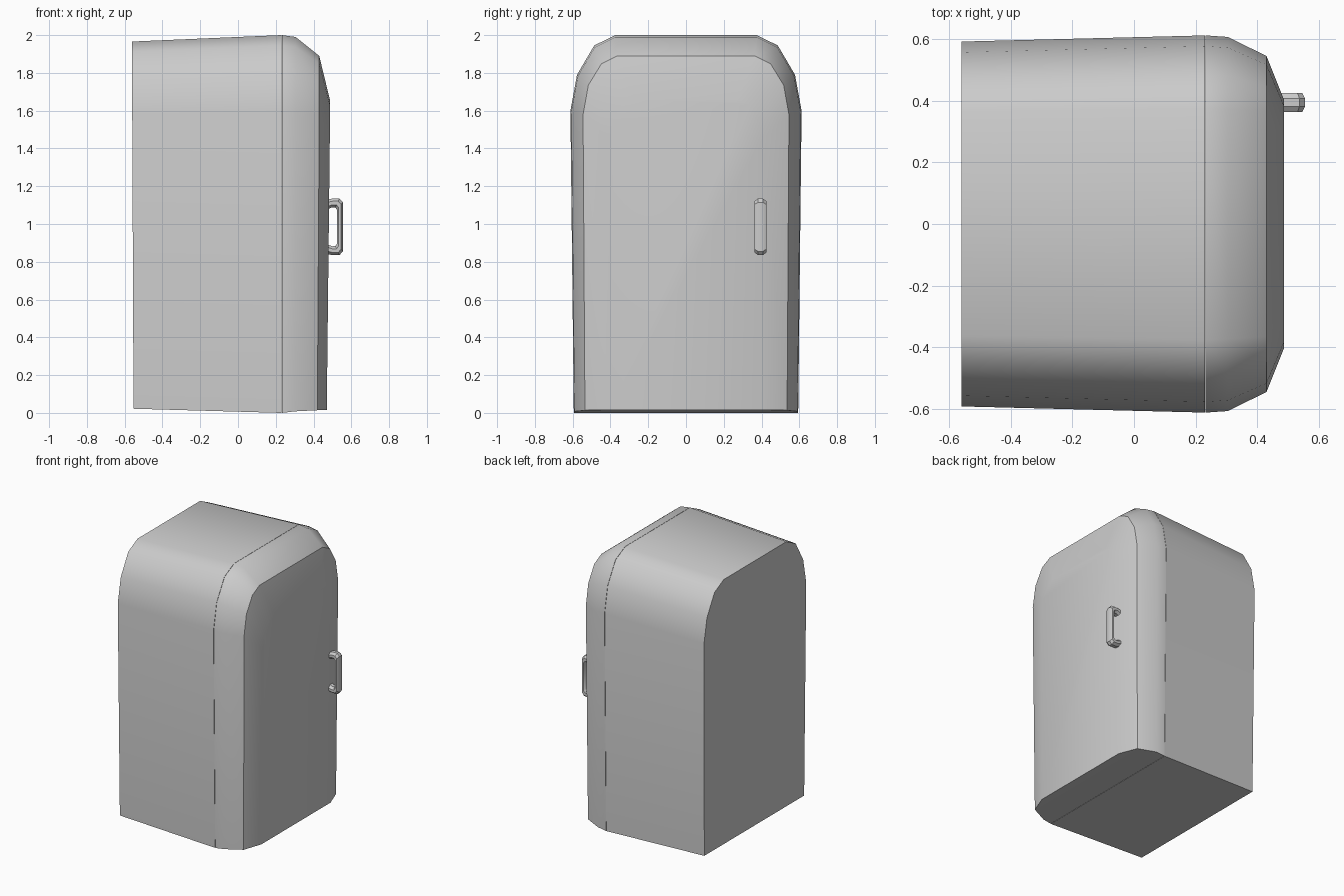
import bpy, bmesh, math

if "Cube" in bpy.data.objects:
    bpy.data.objects.remove(bpy.data.objects["Cube"])


def loft(name, rings):
    """Skin a list of closed rings and cap both ends."""
    bm = bmesh.new()
    loops = [[bm.verts.new(p) for p in r] for r in rings]
    n = len(loops[0])
    for a, b in zip(loops, loops[1:]):
        for i in range(n):
            j = (i + 1) % n
            bm.faces.new((a[i], a[j], b[j], b[i]))
    bm.faces.new(loops[0])
    bm.faces.new(loops[-1])
    bmesh.ops.recalc_face_normals(bm, faces=bm.faces)
    mesh = bpy.data.meshes.new(name)
    bm.to_mesh(mesh)
    bm.free()
    ob = bpy.data.objects.new(name, mesh)
    bpy.context.collection.objects.link(ob)
    bpy.ops.object.select_all(action='DESELECT')
    ob.select_set(True)
    bpy.context.view_layer.objects.active = ob
    bpy.ops.object.shade_smooth_by_angle(angle=math.radians(35))
    return ob


def arch(x_bottom, x_top, half):
    """Mirror a half outline (y, z), bottom to top, into a full ring."""
    pts = [(x_bottom if i == 0 else x_top, y, z) for i, (y, z) in enumerate(half)]
    return pts + [(x, -y, z) for x, y, z in reversed(pts)]


# Arched outlines from the back to the door face
back = [(0.578, 0.022), (0.592, 1.58), (0.557, 1.76), (0.47, 1.912), (0.363, 1.966)]
seam = [(0.594, 0.0), (0.612, 1.60), (0.577, 1.79), (0.486, 1.945), (0.375, 2.0)]
shoulder = [(0.590, 0.008), (0.607, 1.595), (0.572, 1.783), (0.482, 1.936), (0.373, 1.99)]
crease = [(0.535, 0.014), (0.545, 1.58), (0.517, 1.735), (0.448, 1.848), (0.365, 1.89)]
face = [(0.400, 0.016), (0.405, 1.45), (0.385, 1.55), (0.335, 1.63), (0.27, 1.66)]

# Cabinet
loft("cabinet", [arch(-0.553, -0.56, back), arch(0.23, 0.23, seam)])

# Door with rounded shoulder and crowned front
loft("door", [arch(0.232, 0.232, seam), arch(0.300, 0.305, shoulder),
              arch(0.420, 0.430, crease), arch(0.470, 0.486, face)])

# Pull handle: elliptical sections between outer and inner (x, z) paths
outer = [(0.47, 0.145), (0.505, 0.150), (0.537, 0.150), (0.555, 0.130)]
inner = [(0.47, 0.090), (0.497, 0.103), (0.515, 0.102), (0.524, 0.090)]
pairs = list(zip(outer, inner))
pairs += [((a, -b), (c, -d)) for (a, b), (c, d) in reversed(pairs)]
sections = []
for (ox, oz), (ix, iz) in pairs:
    ring = []
    for k in range(8):
        t = math.tau * (k + 0.5) / 8
        c, s = math.cos(t) / math.cos(math.pi / 8), math.sin(t) / math.cos(math.pi / 8)
        ring.append(((ox + ix) / 2 + c * (ox - ix) / 2, 0.394 + 0.031 * s,
                     0.985 + (oz + iz) / 2 + c * (oz - iz) / 2))
    sections.append(ring)
loft("handle", sections)
